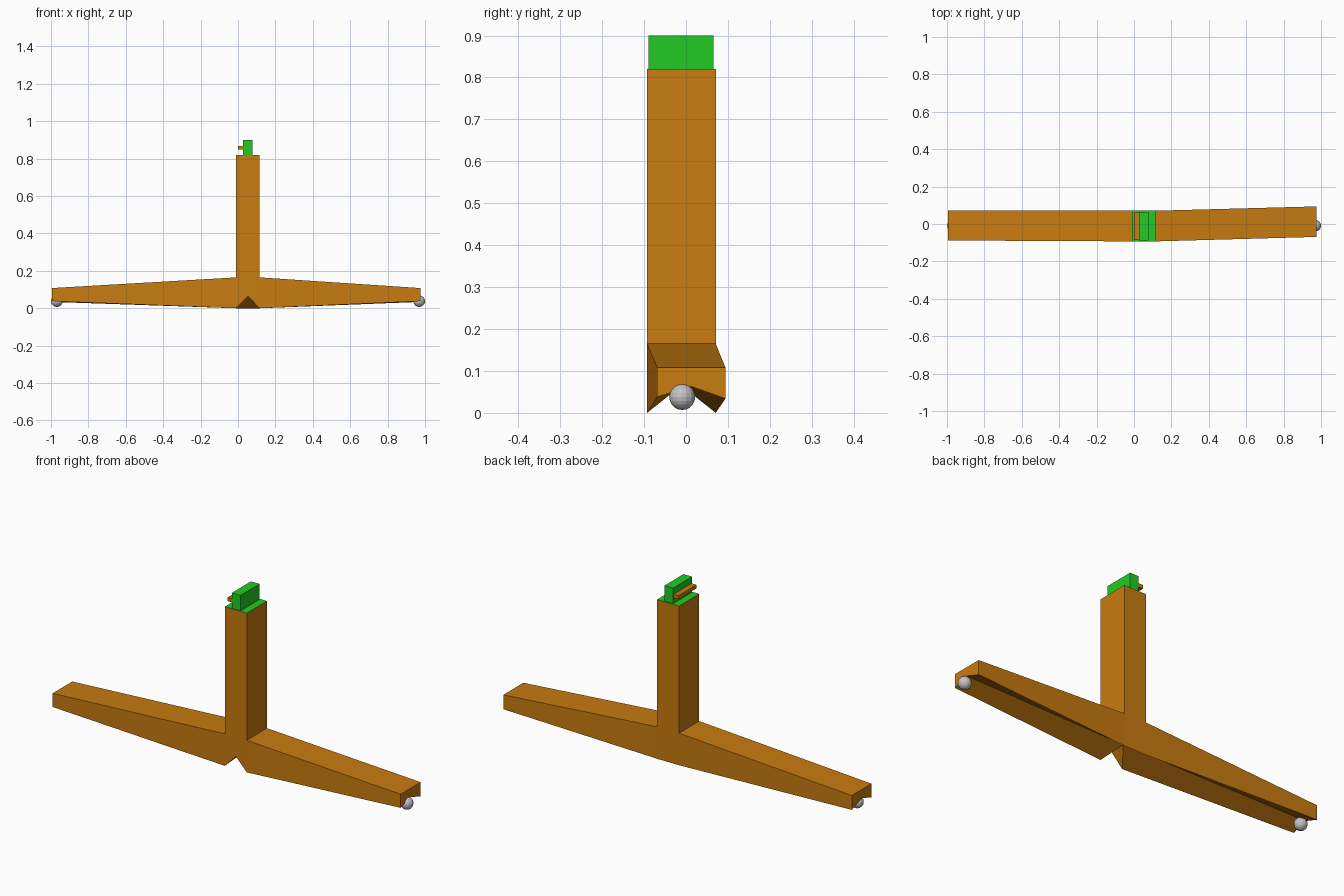
import bpy, bmesh
from mathutils import Matrix

if "Cube" in bpy.data.objects:
    bpy.data.objects.remove(bpy.data.objects["Cube"])


def material(name, rgb):
    m = bpy.data.materials.new(name)
    m.diffuse_color = (*rgb, 1)
    m.use_nodes = True
    m.node_tree.nodes["Principled BSDF"].inputs["Base Color"].default_value = m.diffuse_color
    return m


ORANGE = material("orange", (0.58, 0.2, 0.005))
GREEN = material("green", (0.016, 0.6, 0.016))
GREY = material("light_grey", (0.55, 0.55, 0.55))


def finish(name, bm, *mats):
    bmesh.ops.recalc_face_normals(bm, faces=bm.faces[:])
    me = bpy.data.meshes.new(name)
    bm.to_mesh(me)
    bm.free()
    for m in mats:
        me.materials.append(m)
    ob = bpy.data.objects.new(name, me)
    bpy.context.collection.objects.link(ob)
    return ob


def box(name, lo, hi, mat):
    bm = bmesh.new()
    bmesh.ops.create_cube(bm, size=1)
    for v in bm.verts:
        v.co = [(a + b) / 2 + c * (b - a) for a, b, c in zip(lo, hi, v.co)]
    return finish(name, bm, mat)


# T-shaped body: column with two tapered arms, vaulted underneath
X = (-0.01, 0.115)
YF, YB = -0.093, 0.071
SHOULDER, TOP = 0.165, 0.82
bm = bmesh.new()
V = lambda *p: bm.verts.new(p)
F = lambda *vs: bm.faces.new(vs)

# column corners at floor, shoulder and top: [front, back] for each side
floor = [[V(x, y, 0) for y in (YF, YB)] for x in X]
shoulder = [[V(x, y, SHOULDER) for y in (YF, YB)] for x in X]
top = [[V(x, y, TOP) for y in (YF, YB)] for x in X]
crown = V(0.053, -0.011, 0.065)
front_apex = V(0.053, YF, 0.065)

# arm ends: x, front y, back y
for side, (x, yf, yb) in enumerate(((-0.995, -0.088, 0.072), (0.975, -0.069, 0.094))):
    tf, tb = V(x, yf, 0.108), V(x, yb, 0.108)
    bf, bb = V(x, yf, 0.038), V(x, yb, 0.034)
    apex = V(x, (yf + yb) / 2, 0.063)
    f, s, t = floor[side], shoulder[side], top[side]
    F(tf, tb, bb, apex, bf)            # end cap with notch
    F(tf, tb, s[1], s[0])              # sloped top
    F(tf, bf, f[0], s[0])              # front
    F(tb, bb, f[1], s[1])              # back
    F(bf, apex, crown, f[0])           # vault, front slope
    F(bb, apex, crown, f[1])           # vault, back slope
    F(f[0], front_apex, crown)         # front notch slope
    F(s[0], s[1], t[1], t[0])          # column side
F(floor[0][0], front_apex, floor[1][0], shoulder[1][0], shoulder[0][0])
F(floor[0][1], floor[1][1], shoulder[1][1], shoulder[0][1])
F(floor[0][1], floor[1][1], crown)
for k in (0, 1):
    F(shoulder[0][k], shoulder[1][k], top[1][k], top[0][k])
cap = F(top[0][0], top[1][0], top[1][1], top[0][1])
cap.material_index = 1                 # green column top
finish("column_and_arms", bm, ORANGE, GREEN)

# block and side bar on the column
box("top_block", (0.028, -0.089, TOP), (0.077, 0.065, 0.9), GREEN)
box("side_bar", (0.0, -0.085, 0.848), (0.03, 0.062, 0.867), ORANGE)

# balls under the arm ends
for name, x in (("left_ball", -0.969), ("right_ball", 0.969)):
    bm = bmesh.new()
    bmesh.ops.create_uvsphere(bm, u_segments=16, v_segments=10, radius=0.031,
                              matrix=Matrix.Translation((x, -0.009, 0.038)))
    finish(name, bm, GREY)
